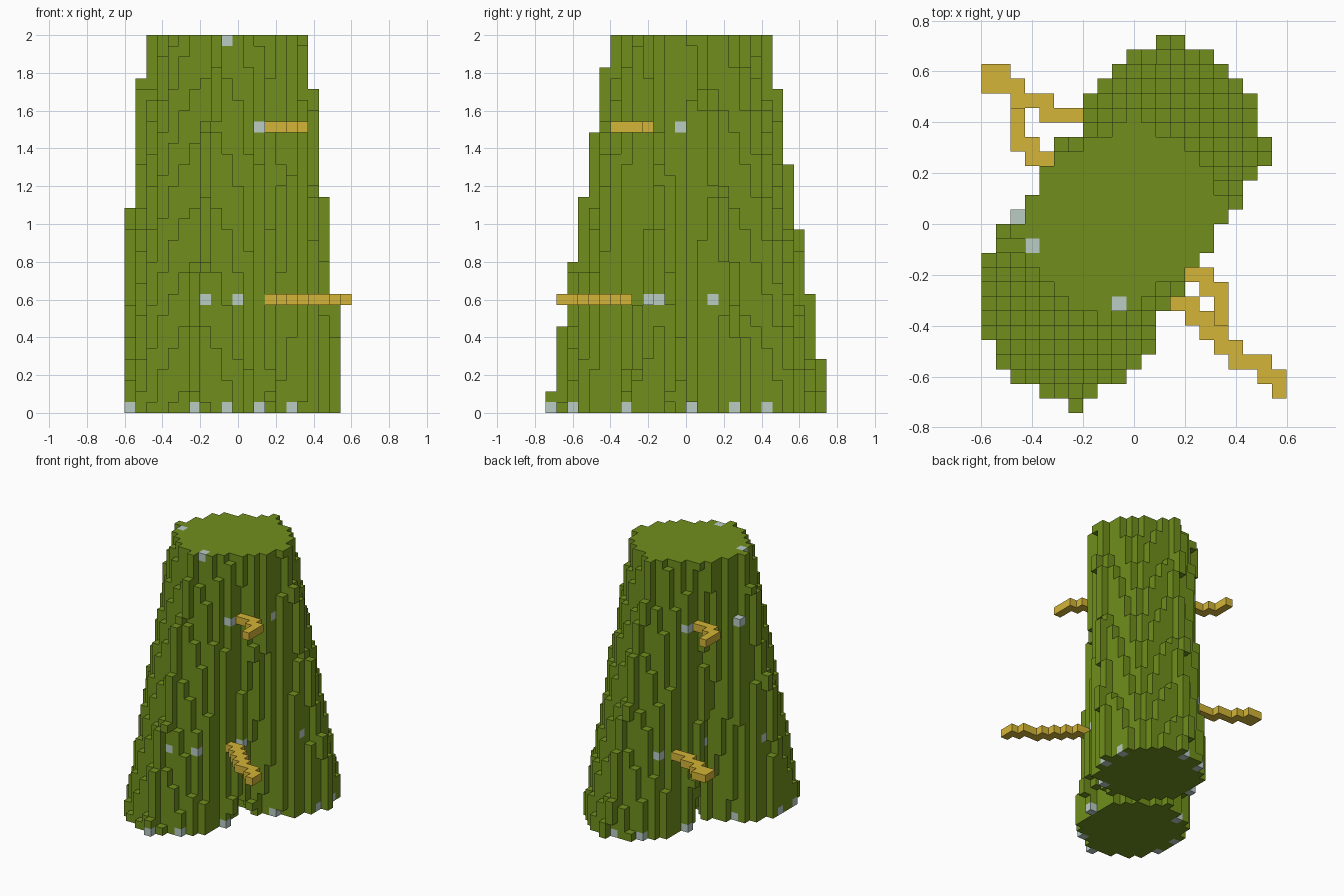
import bpy
import bmesh
from mathutils import Vector

if "Cube" in bpy.data.objects:
    bpy.data.objects.remove(bpy.data.objects["Cube"], do_unlink=True)

LAYERS = 35
UNIT = 2 / LAYERS
NX, NY = 21, 26
ORIGIN = Vector((-NX / 2, -NY / 2, 0))


def material(name, rgb):
    m = bpy.data.materials.new(name)
    m.use_nodes = True
    colour = (*rgb, 1)
    m.diffuse_color = colour
    m.node_tree.nodes["Principled BSDF"].inputs["Base Color"].default_value = colour
    return m


green = material("moss green", (0.165, 0.275, 0.012))
gold = material("ochre gold", (0.66, 0.46, 0.038))
grey = material("pale grey", (0.49, 0.61, 0.56))


def leaning_leg(foot, top):
    """Cells of a tapered column (centre x, centre y, radius) with four thin ridges."""
    cells = set()
    for z in range(LAYERS):
        cx, cy, r = Vector(foot).lerp(Vector(top), z / (LAYERS - 1))
        for x in range(NX):
            for y in range(NY):
                dx, dy = abs(x - cx), abs(y - cy)
                ridge = min(dx, dy) <= 0.5 and max(dx, dy) <= r + 1
                if ridge or Vector((dx, dy)).length <= r:
                    cells.add((x, y, z))
    return cells


def rows(z, spans):
    """Cells of a flat branch, given as (y, first x, last x)."""
    return {(x, y, z) for y, a, b in spans for x in range(a, b + 1)}


def build(name, cells, solid, mat):
    """Mesh the outer faces of a group of cells."""
    bm = bmesh.new()
    verts = {}

    def vert(p):
        key = tuple(p)
        if key not in verts:
            verts[key] = bm.verts.new((Vector(p) + ORIGIN) * UNIT)
        return verts[key]

    for cell in sorted(cells):
        for axis in range(3):
            for side in (0, 1):
                near = list(cell)
                near[axis] += 2 * side - 1
                if tuple(near) in solid:
                    continue
                u, v = (axis + 1) % 3, (axis + 2) % 3
                loop = []
                for du, dv in ((0, 0), (1, 0), (1, 1), (0, 1)):
                    p = list(cell)
                    p[axis] += side
                    p[u] += du
                    p[v] += dv
                    loop.append(vert(p))
                bm.faces.new(loop if side else loop[::-1])
    mesh = bpy.data.meshes.new(name)
    bm.to_mesh(mesh)
    bm.free()
    mesh.materials.append(mat)
    obj = bpy.data.objects.new(name, mesh)
    bpy.context.collection.objects.link(obj)


# Two leaning legs that merge towards the top
front_leg = leaning_leg((5.6, 7.0, 6.3), (8.05, 12.2, 5.7))
back_leg = leaning_leg((12.65, 18.4, 6.3), (9.9, 13.5, 5.7))
body = front_leg | back_leg

# Stepped branches on both sides
branches = {
    "left_lower_branch": rows(10, [(7, 11, 14), (6, 14, 15), (5, 15, 16),
                                   (4, 16, 17), (3, 17, 19), (2, 19, 20), (1, 20, 20)]),
    "left_upper_branch": rows(26, [(9, 13, 15), (8, 15, 16), (7, 16, 16), (6, 16, 16)]),
    "right_lower_branch": rows(10, [(20, 4, 8), (21, 2, 4), (22, 0, 2), (23, 0, 1)]),
    "right_upper_branch": rows(26, [(17, 3, 5), (18, 2, 3), (19, 2, 2), (20, 2, 2)]),
}

# Pale spots on the surface, found from each side
spots = set()


def spot(axis, sign, index, z, part):
    """Outermost cell of a part along an axis."""
    line = [c for c in part if c[1 - axis] == index and c[2] == z]
    if line:
        spots.add(max(line, key=lambda c: sign * c[axis]))


def spot_pair(axis, sign, index, z, part, other):
    """A spot and its half-turn copy on the other leg."""
    spot(axis, sign, index, z, part)
    spot(axis, -sign, (NY - 1 if axis == 0 else 18) - index, z, other)


# Top rim
spot(0, -1, 11, 34, body)
spot(1, -1, 9, 34, body)
# Upper and middle rings
spot_pair(1, -1, 12, 26, body, body)
spot_pair(0, 1, 12, 26, body, body)
spot_pair(1, -1, 10, 10, body, body)
spot(1, -1, 7, 10, body)
for y in (9, 10, 15):
    spot_pair(0, 1, y, 10, body, body)
# Rims of both feet
for axis, sign, index in ((1, -1, 6), (1, -1, 9), (0, 1, 7)):
    spot_pair(axis, sign, index, 0, front_leg, back_leg)
for axis, sign, index in ((1, -1, 15), (0, 1, 17), (0, 1, 20)):
    spot_pair(axis, sign, index, 0, back_leg, front_leg)

# Meshes
build("leaning_trunk", body - spots, body, green)
build("pale_spots", spots, body, grey)
for name, cells in branches.items():
    build(name, cells - body, body | cells, gold)
